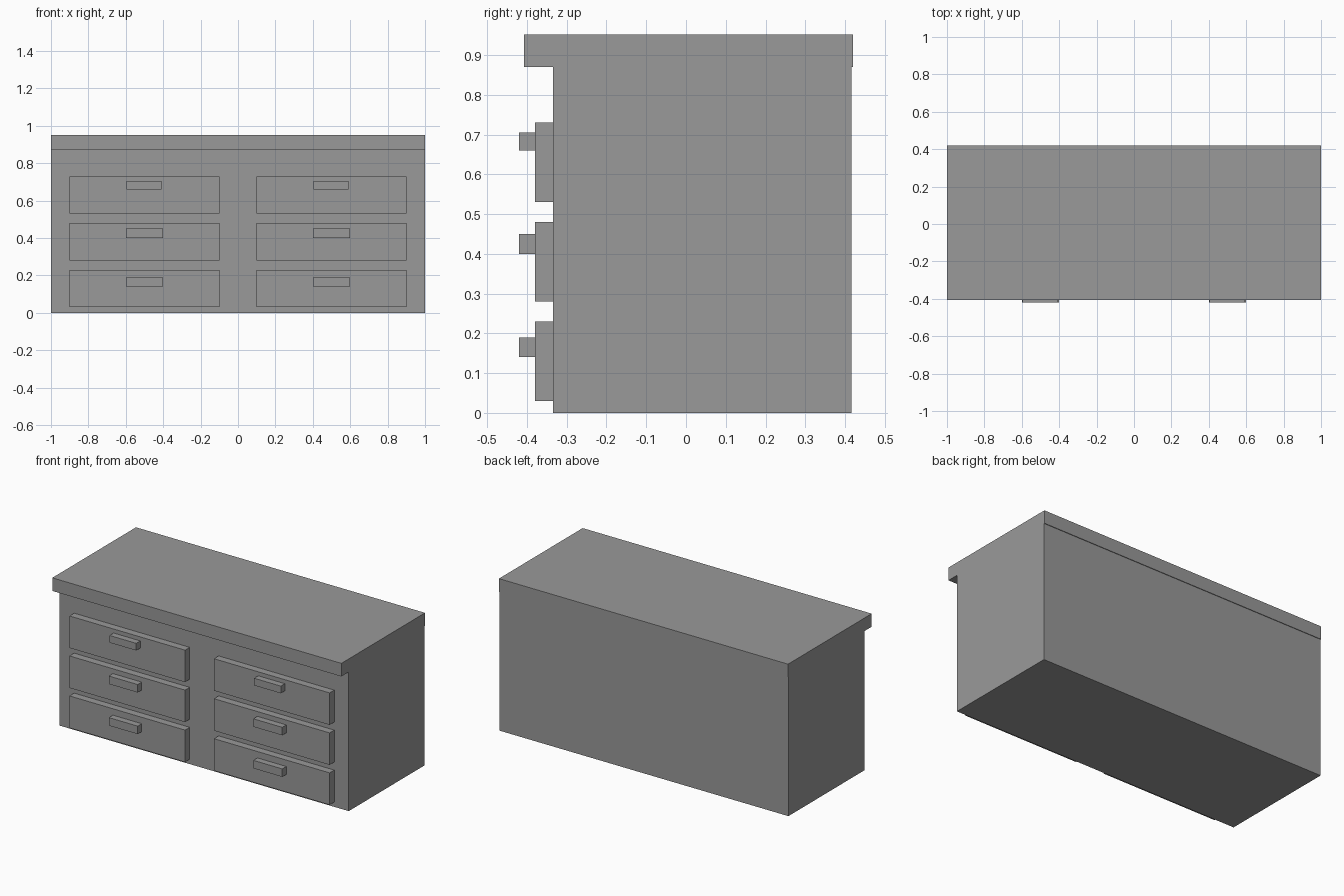
import bpy

if "Cube" in bpy.data.objects:
    bpy.data.objects.remove(bpy.data.objects["Cube"], do_unlink=True)

GREY = (0.32, 0.32, 0.32, 1.0)
grey = bpy.data.materials.new("plain_grey")
grey.use_nodes = True
grey.diffuse_color = GREY
grey.node_tree.nodes["Principled BSDF"].inputs["Base Color"].default_value = GREY


def box(name, x, y, z):
    """Add a box spanning the given (low, high) ranges."""
    spans = (x, y, z)
    bpy.ops.mesh.primitive_cube_add(size=1, location=[(a + b) / 2 for a, b in spans])
    obj = bpy.context.object
    obj.name = name
    obj.scale = [b - a for a, b in spans]
    bpy.ops.object.transform_apply(location=False, rotation=False, scale=True)
    obj.data.materials.append(grey)
    return obj


# Carcass and the overhanging top slab
FRONT, DRAWER_FRONT, HANDLE_FRONT = -0.334, -0.38, -0.42
box("cabinet_body", (-1, 1), (FRONT, 0.416), (0, 0.87))
box("table_top", (-1, 1), (-0.407, 0.42), (0.87, 0.952))

# Two columns of three drawers: row name, drawer base, handle span, handle half width, handle shift
rows = [
    ("bottom", 0.03, (0.14, 0.19), 0.1, 0),
    ("middle", 0.28, (0.40, 0.45), 0.1, 0),
    ("top", 0.53, (0.66, 0.705), 0.0925, -0.0025),
]
for side, centre in (("right", -0.5), ("left", 0.5)):
    for row, base, handle_z, half, shift in rows:
        box(f"{row}_{side}_drawer", (centre - 0.4, centre + 0.4),
            (DRAWER_FRONT, FRONT), (base, base + 0.2))
        mid = centre + shift
        box(f"{row}_{side}_handle", (mid - half, mid + half),
            (HANDLE_FRONT, DRAWER_FRONT), handle_z)
